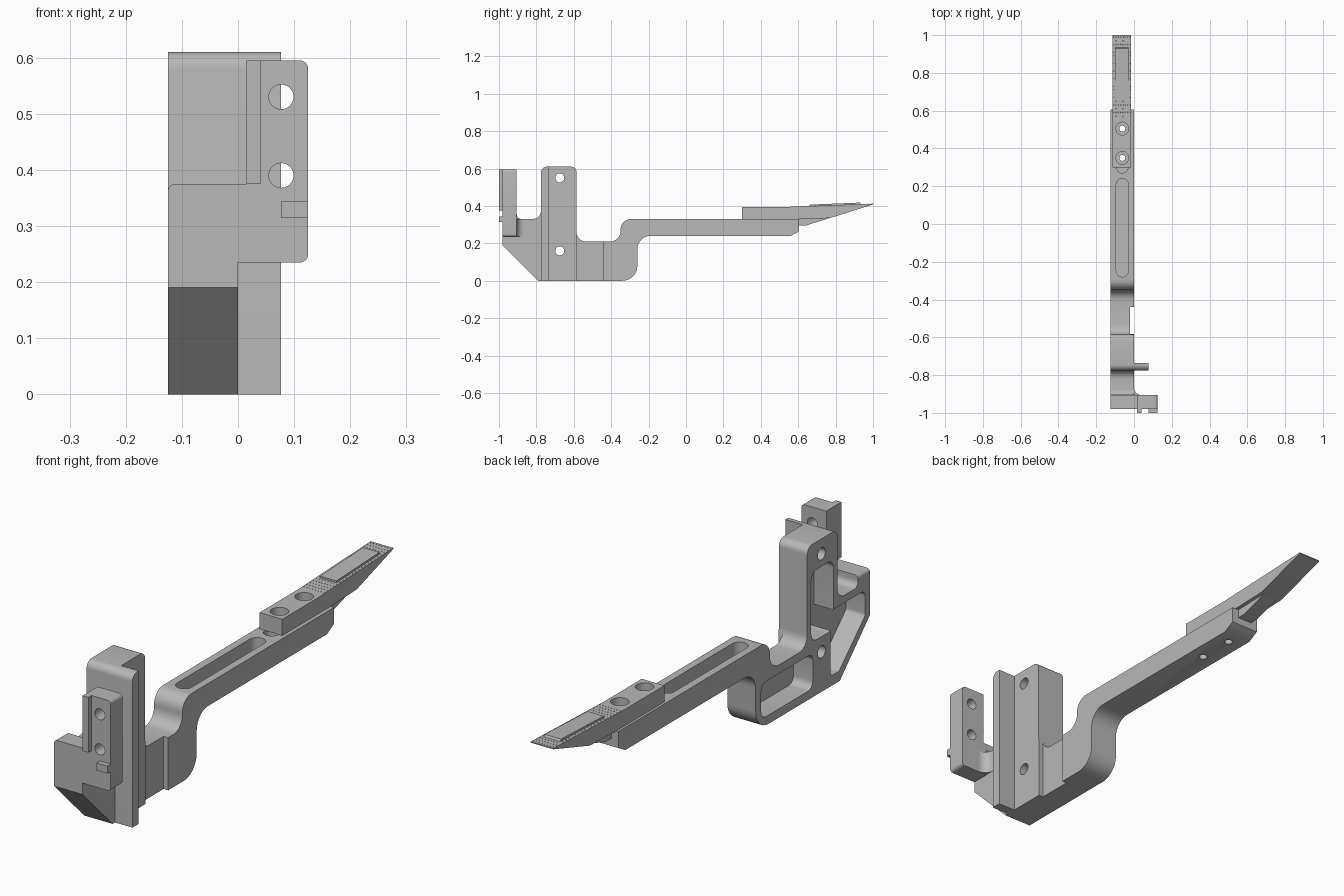
import bpy, bmesh, math
from mathutils import Vector

if "Cube" in bpy.data.objects:
    bpy.data.objects.remove(bpy.data.objects["Cube"], do_unlink=True)

grey = bpy.data.materials.new("machined grey")
grey.use_nodes = True
grey.diffuse_color = (0.48, 0.48, 0.48, 1)
grey.node_tree.nodes["Principled BSDF"].inputs["Base Color"].default_value = (0.48, 0.48, 0.48, 1)


def rounded(points, steps=7):
    """Turn (a, b[, radius]) corners into an outline with true arcs."""
    out = []
    for i, p in enumerate(points):
        c = Vector(p[:2])
        if len(p) < 3:
            out.append(c)
            continue
        u = (Vector(points[i - 1][:2]) - c).normalized()
        v = (Vector(points[(i + 1) % len(points)][:2]) - c).normalized()
        half = u.angle(v) / 2
        centre = c + (u + v).normalized() * p[2] / math.sin(half)
        t = p[2] / math.tan(half)
        a, b, phi = c + u * t - centre, c + v * t - centre, math.pi - 2 * half
        for k in range(steps + 1):
            f = k / steps
            out.append(centre + (a * math.sin((1 - f) * phi) + b * math.sin(f * phi)) / math.sin(phi))
    return out


def circle(a, b, r, n=32):
    return [(a + r * math.cos(k * math.tau / n), b + r * math.sin(k * math.tau / n)) for k in range(n)]


def add_object(name, bm):
    me = bpy.data.meshes.new(name)
    bmesh.ops.recalc_face_normals(bm, faces=bm.faces)
    bm.to_mesh(me)
    bm.free()
    me.materials.append(grey)
    ob = bpy.data.objects.new(name, me)
    bpy.context.collection.objects.link(ob)
    return ob


def prism(name, points, axis, lo, hi):
    """Extrude an outline along one axis."""
    place = {"x": lambda p, h: (h, p[0], p[1]),
             "y": lambda p, h: (p[0], h, p[1]),
             "z": lambda p, h: (p[0], p[1], h)}[axis]
    bm = bmesh.new()
    outline = rounded(points)
    face = bm.faces.new([bm.verts.new(place(p, lo)) for p in outline])
    new = bmesh.ops.extrude_face_region(bm, geom=[face])["geom"]
    shift = Vector(place((0, 0), hi - lo))
    bmesh.ops.translate(bm, vec=shift, verts=[g for g in new if isinstance(g, bmesh.types.BMVert)])
    return add_object(name, bm)


def box(a0, a1, b0, b1, r=None):
    corners = [(a0, b0), (a1, b0), (a1, b1), (a0, b1)]
    return [c + (r,) for c in corners] if r else corners


def select(ob):
    bpy.ops.object.select_all(action="DESELECT")
    ob.select_set(True)
    bpy.context.view_layer.objects.active = ob


def cut(ob, *shapes):
    """Subtract prisms given as (points, axis, lo, hi)."""
    select(ob)
    for shape in shapes:
        tool = prism("cutter", *shape)
        tool.hide_render = True
        mod = ob.modifiers.new("cut", "BOOLEAN")
        mod.operation, mod.solver, mod.object = "DIFFERENCE", "EXACT", tool
        bpy.ops.object.modifier_apply(modifier=mod.name)
        bpy.data.objects.remove(tool, do_unlink=True)


L, R = -0.125, 0.0      # side planes of the main bracket
MID = -0.062            # centre line of the arm

# Main bracket: foot, tower and arm in one side profile
bracket = prism("bracket", [
    (-0.98, 0.19), (-0.79, 0), (-0.26, 0, 0.08), (-0.26, 0.24, 0.07), (0.56, 0.24),
    (0.605, 0.265), (0.605, 0.33), (-0.35, 0.33, 0.055), (-0.35, 0.21, 0.055),
    (-0.585, 0.21, 0.05), (-0.585, 0.61, 0.03), (-0.775, 0.61, 0.03),
    (-0.775, 0.33, 0.045), (-0.905, 0.33, 0.025), (-0.905, 0.36), (-0.98, 0.36)],
    "x", L, R)

# Weight-saving pockets, open on one side only
floor = -0.04
cut(bracket,
    (box(-0.62, -0.295, 0.035, 0.175, 0.03), "x", -0.2, floor),
    (box(-0.75, -0.61, 0.22, 0.50, 0.035), "x", -0.2, floor),
    ([(-0.73, 0.04, 0.015), (-0.785, 0.04, 0.015), (-0.95, 0.20, 0.02),
      (-0.95, 0.30, 0.025), (-0.73, 0.30, 0.03)], "x", -0.2, floor))

# Side relief, tower bolt holes, long slot and round recess on the arm
cut(bracket,
    (box(-0.583, -0.44, -0.1, 0.5), "x", -0.02, 0.1),
    (circle(-0.675, 0.55, 0.024), "x", -0.2, 0.1),
    (circle(-0.675, 0.16, 0.024), "x", -0.2, 0.1),
    (box(MID - 0.032, MID + 0.032, -0.28, 0.24, 0.0315), "z", 0.27, 0.4),
    (circle(MID, 0.30, 0.03), "z", 0.29, 0.4))

# Upright rib beside the tower
rib = prism("side_rib", [(-0.775, 0), (-0.735, 0), (-0.735, 0.61), (-0.775, 0.61, 0.03)],
            "x", -0.01, 0.077)

# Front block with its raised mounting lug
lug = prism("front_lug", [
    (L, 0.31), (0, 0.31), (0, 0.235), (0.125, 0.235, 0.015), (0.125, 0.595, 0.015),
    (0.015, 0.595), (0.015, 0.375), (L, 0.375, 0.014)], "y", -0.98, -0.905)
cut(lug, *[(circle(0.077, z, 0.022), "y", -1.1, -0.8) for z in (0.39, 0.53)])
strip = prism("lug_strip", box(0.015, 0.04, 0.375, 0.595), "y", -1.0, -0.97)
tab = prism("lug_tab", box(0.077, 0.125, 0.314, 0.344), "y", -1.0, -0.97)

# Concave fillet joining the lug to the bracket
fillet = prism("lug_fillet", [(-0.01, -0.92), (0.04, -0.92), (0.04, -0.905),
                              (0, -0.905, 0.039), (0, -0.865), (-0.01, -0.865)], "z", 0.236, 0.33)

# Rear blade and its narrow key underneath
blade = prism("rear_blade", [(0.30, 0.33), (0.30, 0.395), (0.54, 0.395), (1.0, 0.412),
                             (1.0, 0.408), (0.77, 0.335), (0.605, 0.33)], "x", -0.115, -0.015)
key = prism("blade_key", [(0.59, 0.295), (0.64, 0.295), (0.80, 0.345), (0.80, 0.36), (0.59, 0.36)],
            "x", -0.095, -0.03)
pad = prism("blade_pad", [(0.66, 0.39), (0.66, 0.407), (0.93, 0.418), (0.94, 0.40)],
            "x", -0.10, -0.028)

# Counterbored bolt holes through blade and arm
for y in (0.35, 0.505):
    for part in (blade, bracket):
        cut(part, (circle(MID, y, 0.016), "z", 0.1, 0.6))
    cut(blade, (circle(MID, y, 0.034), "z", 0.36, 0.6))

# Fine grip texture around the pad
bm = bmesh.new()
for i in range(22):
    y = 0.57 + i * 0.02
    for j in range(8):
        x = -0.108 + j * 0.0125
        if 0.65 < y < 0.95 and -0.104 < x < -0.024:
            continue
        new = bmesh.ops.create_cone(bm, cap_ends=True, segments=6, radius1=0.003,
                                    radius2=0.001, depth=0.003)
        top = 0.395 + (y - 0.54) * 0.037
        bmesh.ops.translate(bm, vec=(x, y, top), verts=new["verts"])
grip = add_object("blade_grip", bm)

for ob in (bracket, rib, lug, strip, tab, fillet, blade, key, pad):
    select(ob)
    bpy.ops.object.shade_smooth_by_angle(angle=math.radians(30))
